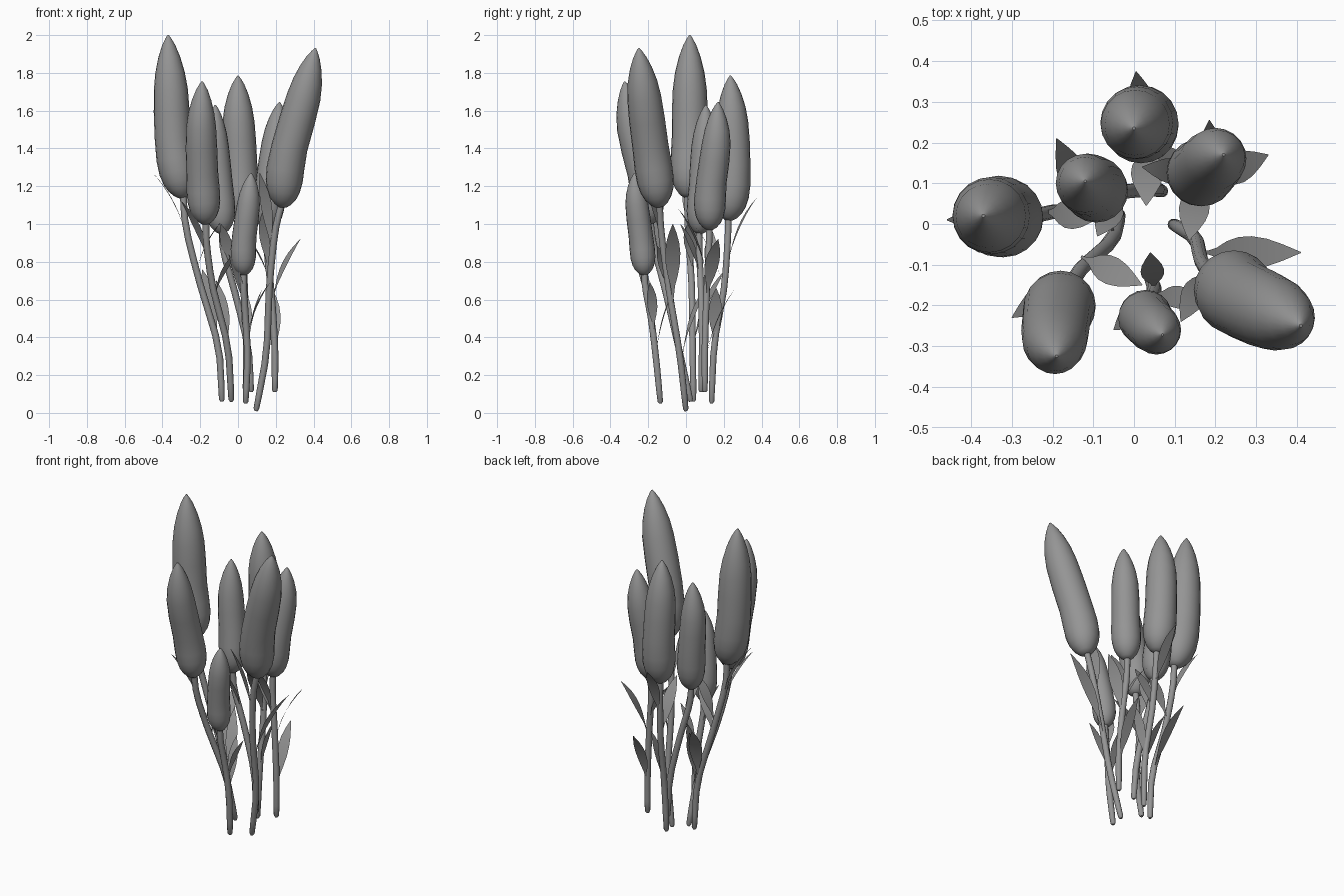
import bpy, math
from mathutils import Vector

cube = bpy.data.objects.get("Cube")
if cube:
    bpy.data.objects.remove(cube, do_unlink=True)

grey = bpy.data.materials.new("plain grey")
grey.use_nodes = True
grey.diffuse_color = (0.3, 0.3, 0.3, 1)
grey.node_tree.nodes["Principled BSDF"].inputs["Base Color"].default_value = (0.3, 0.3, 0.3, 1)


def make(name, verts, faces):
    mesh = bpy.data.meshes.new(name)
    mesh.from_pydata(verts, [], faces)
    mesh.materials.append(grey)
    obj = bpy.data.objects.new(name, mesh)
    bpy.context.collection.objects.link(obj)
    bpy.ops.object.select_all(action="DESELECT")
    obj.select_set(True)
    bpy.context.view_layer.objects.active = obj
    bpy.ops.object.shade_smooth_by_angle(angle=math.radians(50))


def along(points, t):
    """Position on a smooth path through the points, t from 0 to 1."""
    p = [2 * points[0] - points[1]] + points + [2 * points[-1] - points[-2]]
    s = min(max(t, 0), 1) * (len(points) - 1)
    i = min(int(s), len(points) - 2)
    u = s - i
    a, b, c, d = p[i:i + 4]
    return 0.5 * (2 * b + (c - a) * u + (2 * a - 5 * b + 4 * c - d) * u * u
                  + (3 * b - a - 3 * c + d) * u ** 3)


def loft(name, points, profile, sides):
    """Round body swept along a path; the profile pairs path place with radius."""
    points = [Vector(p) for p in points]
    verts, faces = [], []
    for t, r in profile:
        centre = along(points, t)
        tangent = (along(points, t + 0.02) - along(points, t - 0.02)).normalized()
        side = Vector((0, 1, 0)).cross(tangent).normalized()
        front = tangent.cross(side)
        for k in range(sides):
            a = math.tau * k / sides
            verts.append(centre + r * (math.cos(a) * side + math.sin(a) * front))
    for j in range(len(profile) - 1):
        for k in range(sides):
            n = (k + 1) % sides
            faces.append((j * sides + k, j * sides + n,
                          (j + 1) * sides + n, (j + 1) * sides + k))
    faces.append(tuple(reversed(range(sides))))
    faces.append(tuple(range(len(verts) - sides, len(verts))))
    make(name, verts, faces)


def leaf(name, base, tip, width):
    """Thin blade that leaves the stem upright and bends outward."""
    base, tip = Vector(base), Vector(tip)
    out = Vector((tip.x - base.x, tip.y - base.y, 0))
    bend = base + out * 0.25 + Vector((0, 0, (tip.z - base.z) * 0.6))
    side = out.normalized().cross(Vector((0, 0, 1)))
    shape = [0.1, 0.12, 0.3, 0.7, 0.95, 1, 0.85, 0.5, 0.03]
    verts, faces = [], []
    for j, w in enumerate(shape):
        t = j / (len(shape) - 1)
        c = base * (1 - t) ** 2 + bend * 2 * t * (1 - t) + tip * t * t
        verts += [c - side * w * width / 2, c + side * w * width / 2]
        if j:
            faces.append((2 * j - 2, 2 * j - 1, 2 * j + 1, 2 * j))
    make(name, verts, faces)


# Flower heads: base, lower body, upper body and tip of the centre line
head_shape = [(0, .22), (.02, .45), (.06, .7), (.11, .87), (.18, .98), (.27, 1),
              (.4, .96), (.55, .95), (.68, .9), (.78, .78), (.87, .58),
              (.94, .35), (.98, .16), (1, .04)]
heads = {
    "left_tall": (.1, [(-.29, .01, 1.14), (-.34, .02, 1.4), (-.355, .02, 1.7), (-.37, .02, 2)]),
    "front_left": (.088, [(-.17, -.19, 1), (-.187, -.215, 1.22), (-.195, -.285, 1.5), (-.19, -.325, 1.755)]),
    "back_left": (.08, [(-.085, .07, .95), (-.1, .09, 1.16), (-.12, .1, 1.4), (-.12, .105, 1.63)]),
    "right_tall": (.1, [(.235, -.14, 1.09), (.26, -.18, 1.35), (.345, -.22, 1.66), (.41, -.25, 1.93)]),
    "back": (.094, [(.02, .225, 1.02), (.014, .25, 1.26), (.003, .245, 1.53), (0, .235, 1.785)]),
    "back_right": (.084, [(.155, .125, .97), (.17, .13, 1.18), (.2, .16, 1.42), (.22, .17, 1.645)]),
    "front_small": (.067, [(.03, -.22, .73), (.03, -.235, .9), (.055, -.26, 1.1), (.07, -.272, 1.27)]),
}
for name, (radius, path) in heads.items():
    loft(name + "_flower_head", path, [(t, r * radius) for t, r in head_shape], 20)

# Stems: from the cut foot up into each head
stems = {
    "left_tall": [(-.085, .04, .06), (-.105, .035, .35), (-.2, .03, .68), (-.275, .01, .98)],
    "front_left": [(-.035, .025, .06), (-.055, -.04, .35), (-.13, -.11, .65), (-.165, -.17, .88)],
    "back_left": [(.07, .08, .11), (.05, .085, .36), (-.02, .08, .65), (-.075, .07, .85)],
    "right_tall": [(.095, 0, .01), (.15, -.035, .32), (.165, -.09, .65), (.195, -.13, .95)],
    "back": [(.04, .135, .05), (.045, .15, .36), (.035, .2, .65), (.025, .22, .9)],
    "back_right": [(.195, .1, .11), (.195, .1, .35), (.175, .11, .65), (.155, .12, .85)],
    "front_small": [(.04, -.135, .05), (.05, -.16, .3), (.04, -.185, .5), (.03, -.215, .66)],
}
stem_shape = [(0, .008), (.01, .015), (.08, .017)] + [(j / 10, .018) for j in range(2, 11)]
for name, path in stems.items():
    top = Vector(heads[name][1][0]) + Vector((0, 0, .03))
    loft(name + "_stem", path + [top], stem_shape, 10)

# Leaves: foot on the stem, tip and width
leaves = {
    "left_tall": [((-.265, .02, .9), (-.46, .01, 1.28), .07),
                  ((-.11, .035, .34), (-.19, .21, .76), .075),
                  ((-.22, .03, .74), (-.08, .02, 1.02), .075)],
    "front_left": [((-.145, -.13, .75), (-.3, -.23, 1.12), .07),
                   ((-.13, -.08, .6), (.02, -.15, .88), .07),
                   ((-.05, -.02, .3), (-.115, .13, .7), .065)],
    "back_left": [((-.035, .08, .7), (-.09, -.03, 1), .07)],
    "right_tall": [((.165, -.07, .54), (.41, -.07, 1), .08),
                   ((.18, -.11, .8), (.115, -.24, 1.27), .065)],
    "back": [((.035, .2, .64), (.03, .045, .99), .08),
             ((.03, .22, .78), (.005, .375, 1.14), .07),
             ((.045, .15, .32), (.13, .16, .66), .07)],
    "back_right": [((.18, .11, .58), (.33, .17, .92), .08),
                   ((.195, .1, .26), (.185, .255, .65), .07),
                   ((.16, .11, .72), (.135, -.04, 1.08), .075),
                   ((.17, .12, .68), (.02, .14, .96), .065)],
    "front_small": [((.05, -.16, .3), (.04, -.07, .64), .058),
                    ((.05, -.17, .4), (.17, -.19, .69), .055),
                    ((.04, -.19, .52), (-.05, -.26, .84), .06)],
}
for name, blades in leaves.items():
    for number, blade in enumerate(blades, 1):
        leaf(f"{name}_leaf_{number}", *blade)
